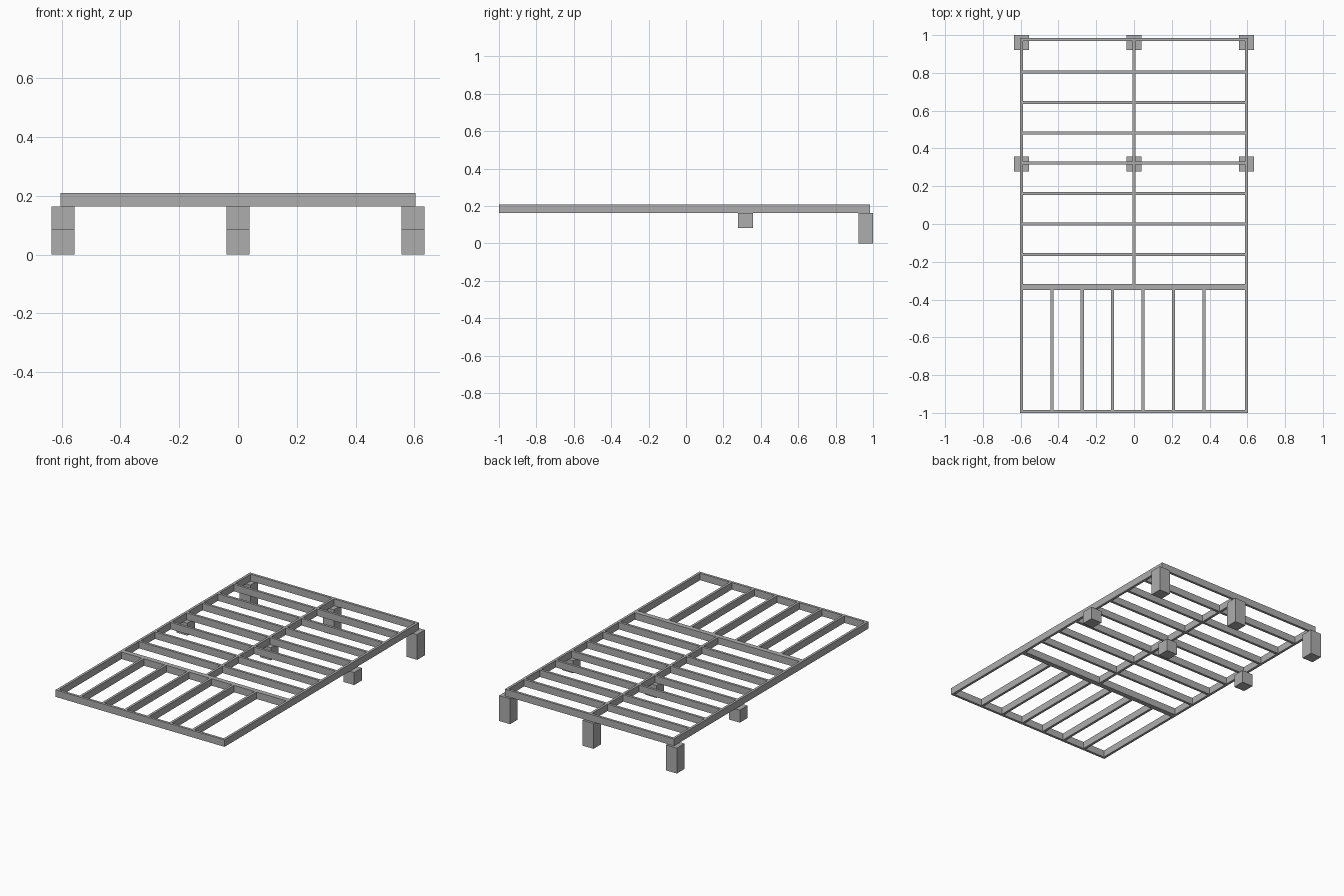
import bpy
import bmesh
from mathutils import Vector

cube = bpy.data.objects.get("Cube")
if cube:
    bpy.data.objects.remove(cube, do_unlink=True)

grey = bpy.data.materials.new("plain grey")
grey.use_nodes = True
grey.diffuse_color = (0.42, 0.42, 0.42, 1)
grey.node_tree.nodes["Principled BSDF"].inputs["Base Color"].default_value = grey.diffuse_color


def box(name, low, high):
    low, high = Vector(low), Vector(high)
    bm = bmesh.new()
    bmesh.ops.create_cube(bm, size=1)
    for v in bm.verts:
        v.co = v.co * (high - low)
    mesh = bpy.data.meshes.new(name)
    bm.to_mesh(mesh)
    bm.free()
    mesh.materials.append(grey)
    obj = bpy.data.objects.new(name, mesh)
    obj.location = (low + high) / 2
    bpy.context.collection.objects.link(obj)
    return obj


T = 0.016              # plank thickness
LOW, TOP = 0.164, 0.209  # frame underside and top
SIDE = 0.604           # outer half width
INNER = SIDE - T
FRONT, BACK = -1.0, 0.985
BEAM = -0.333          # middle of the doubled cross beam
STEP = 0.161           # joist spacing


def plank_x(name, x0, x1, y):
    box(name, (x0, y - T / 2, LOW), (x1, y + T / 2, TOP))


def plank_y(name, x, y0, y1):
    box(name, (x - T / 2, y0, LOW), (x + T / 2, y1, TOP))


# Outer frame
for side, name in ((1, "left"), (-1, "right")):
    plank_y(name + "_side_rail", side * (SIDE - T / 2), FRONT, BACK)
plank_x("front_rail", -INNER, INNER, FRONT + T / 2)
plank_x("back_rail", -INNER, INNER, BACK - T / 2)

# Doubled cross beam and centre rail
plank_x("cross_beam_front", -INNER, INNER, BEAM - T / 2)
plank_x("cross_beam_back", -INNER, INNER, BEAM + T / 2)
plank_y("centre_rail", 0, BEAM + T, BACK - T)

# Cross joists on both sides of the centre rail
for i in range(7):
    y = 0.805 - i * STEP
    plank_x("left_cross_joist", T / 2, INNER, y)
    plank_x("right_cross_joist", -INNER, -T / 2, y)

# Lengthwise joists in the front bay
for i in range(6):
    plank_y("front_joist", -0.435 + i * STEP, FRONT + T, BEAM - T)

# Tall back posts and short middle posts
H = 0.039
for x in (-0.596, 0, 0.596):
    box("back_post", (x - H, 1 - 2 * H, 0), (x + H, 1, LOW))
    box("middle_post", (x - H, 0.318 - H, 0.083), (x + H, 0.318 + H, LOW))
